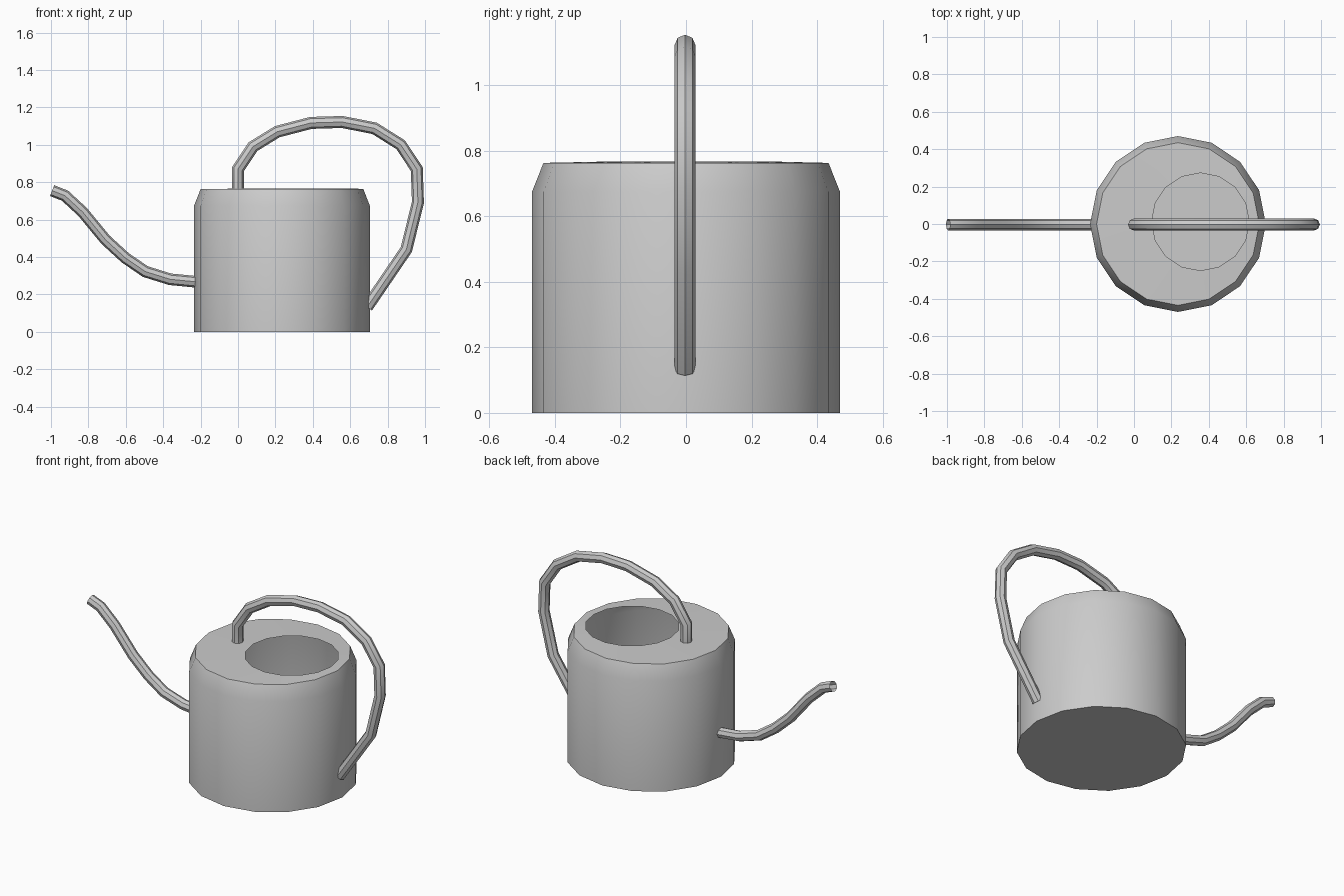
import bpy, bmesh
from math import cos, sin, pi, radians
from mathutils import Vector

if "Cube" in bpy.data.objects:
    bpy.data.objects.remove(bpy.data.objects["Cube"])


def skin(name, rings, cap_start=False):
    """Join equal-sized rings of points with quads."""
    bm = bmesh.new()
    loops = [[bm.verts.new(p) for p in ring] for ring in rings]
    n = len(loops[0])
    for a, b in zip(loops, loops[1:]):
        for i in range(n):
            j = (i + 1) % n
            bm.faces.new((a[i], a[j], b[j], b[i]))
    if cap_start:
        bm.faces.new(loops[0][::-1])
    bmesh.ops.recalc_face_normals(bm, faces=bm.faces)
    mesh = bpy.data.meshes.new(name)
    bm.to_mesh(mesh)
    bm.free()
    obj = bpy.data.objects.new(name, mesh)
    bpy.context.collection.objects.link(obj)
    bpy.ops.object.select_all(action='DESELECT')
    obj.select_set(True)
    bpy.context.view_layer.objects.active = obj
    bpy.ops.object.shade_smooth_by_angle(angle=radians(32))
    return obj


def circle(x, y, z, r, n=16):
    return [(x + r * cos(2 * pi * i / n), y + r * sin(2 * pi * i / n), z)
            for i in range(n)]


def tube(name, path, radius, y=-0.003, n=8):
    """Sweep a round section along an x-z path with mitred bends."""
    pts = [Vector((x, y, z)) for x, z in path]
    rings = []
    for i, p in enumerate(pts):
        d_in = (p - pts[i - 1]).normalized() if i else (pts[1] - p).normalized()
        d_out = (pts[i + 1] - p).normalized() if i < len(pts) - 1 else d_in
        t = (d_in + d_out).normalized()
        side = Vector((-t.z, 0, t.x)) / t.dot(d_in)
        rings.append([p + radius * (cos(2 * pi * k / n) * side
                                    + sin(2 * pi * k / n) * Vector((0, 1, 0)))
                      for k in range(n)])
    return skin(name, rings)


# Hollow can: floor, wall, chamfered shoulder, flat top with off-centre opening
cx = 0.235
skin("can_body", [
    circle(cx, 0, 0, 0.47),
    circle(cx, 0, 0.675, 0.47),
    circle(cx, 0, 0.763, 0.435),
    circle(0.355, 0.012, 0.767, 0.261),
], cap_start=True)

# Looped handle from the top to the back of the can
tube("handle", [(0, 0.755), (0, 0.87), (0.08, 0.99), (0.21, 1.07),
                (0.39, 1.117), (0.557, 1.122), (0.73, 1.088), (0.87, 1.0),
                (0.956, 0.87), (0.962, 0.692), (0.9, 0.44), (0.69, 0.132)],
     0.032)

# Open curved spout
tube("spout", [(-0.22, 0.267), (-0.363, 0.281), (-0.495, 0.322),
               (-0.602, 0.395), (-0.708, 0.492), (-0.83, 0.64),
               (-0.925, 0.728), (-0.994, 0.755)], 0.031)
